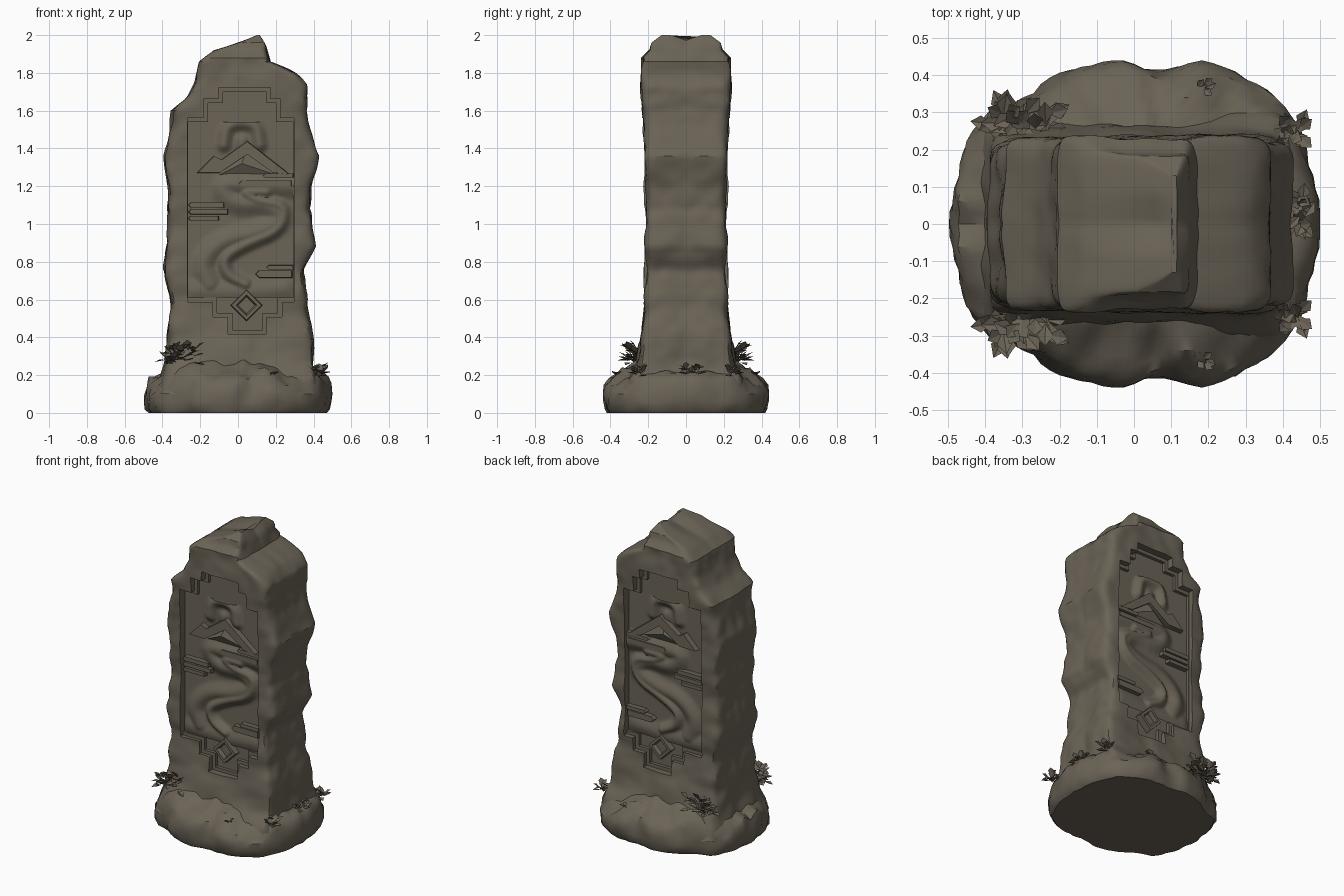
import bpy, bmesh, math, random
from mathutils import Vector, noise, geometry

random.seed(4)
if "Cube" in bpy.data.objects:
    bpy.data.objects.remove(bpy.data.objects["Cube"])

stone = bpy.data.materials.new("weathered_stone")
stone.use_nodes = True
COLOUR = (0.145, 0.125, 0.094, 1)
stone.diffuse_color = COLOUR
stone.node_tree.nodes["Principled BSDF"].inputs["Base Color"].default_value = COLOUR
stone.node_tree.nodes["Principled BSDF"].inputs["Roughness"].default_value = 0.9

FLOOR = -0.17   # carved panel floor


def finish(name, bm, mirror=False, angle=35, closed=True):
    if closed:
        bmesh.ops.recalc_face_normals(bm, faces=bm.faces)
    me = bpy.data.meshes.new(name)
    bm.to_mesh(me)
    bm.free()
    me.materials.append(stone)
    ob = bpy.data.objects.new(name, me)
    bpy.context.collection.objects.link(ob)
    if mirror:
        m = ob.modifiers.new("front_to_back", "MIRROR")
        m.use_axis = (False, True, False)
        m.use_mirror_merge = False
    smooth(ob, angle)
    return ob


def smooth(ob, angle):
    bpy.ops.object.select_all(action="DESELECT")
    ob.select_set(True)
    bpy.context.view_layer.objects.active = ob
    bpy.ops.object.shade_smooth_by_angle(angle=math.radians(angle))


def lerp_table(table, z):
    for (z0, a), (z1, b) in zip(table, table[1:]):
        if z <= z1:
            t = max(0, (z - z0) / (z1 - z0))
            return a + (b - a) * t
    return table[-1][1]


def rock(p, scale, amount):
    # same roughness in front and behind
    q = Vector((p.x, abs(p.y), p.z)) * scale
    return amount * (noise.noise(q) + 0.5 * noise.noise(q * 2.3))


def loft(bm, rings):
    loops = [[bm.verts.new(p) for p in r] for r in rings]
    n = len(loops[0])
    for a, b in zip(loops, loops[1:]):
        for i in range(n):
            bm.faces.new((a[i], a[(i + 1) % n], b[(i + 1) % n], b[i]))
    bm.faces.new(loops[0])
    bm.faces.new(loops[-1])


def prism(name, outline, y0, y1, shrink=1.0):
    # outline in x, z; front end may taper towards its centre
    bm = bmesh.new()
    cx = sum(p[0] for p in outline) / len(outline)
    cz = sum(p[1] for p in outline) / len(outline)
    back = [(x, y0, z) for x, z in outline]
    front = [(cx + (x - cx) * shrink, y1, cz + (z - cz) * shrink) for x, z in outline]
    loft(bm, [back, front])
    return finish(name, bm, mirror=True)


def rounded(path):
    # corner cutting turns a few points into a flowing line
    pts = [Vector(p) for p in path]
    for _ in range(2):
        cut = [pts[0]]
        for a, b in zip(pts, pts[1:]):
            cut += [a.lerp(b, .25), a.lerp(b, .75)]
        pts = cut + [pts[-1]]
    return pts


# Standing slab: stacked rounded-rectangle rings following the broken outline
LEFT = [(0.1, -.42), (.25, -.385), (.4, -.37), (.62, -.365), (.77, -.39), (1.0, -.362), (1.2, -.367),
        (1.36, -.39), (1.5, -.355), (1.6, -.345), (1.67, -.27), (1.76, -.225), (1.86, -.2),
        (1.92, -.125), (1.97, .03), (2.0, .1)]
RIGHT = [(0.1, .42), (.25, .4), (.4, .385), (.6, .36), (.75, .355), (.88, .4), (1.08, .372), (1.2, .385),
         (1.36, .42), (1.5, .385), (1.6, .36), (1.73, .365), (1.79, .32), (1.86, .17), (1.95, .15), (2.0, .115)]
DEPTH = [(0.1, .33), (.25, .265), (.4, .235), (.5, .225), (.75, .217), (1.3, .215), (1.5, .225),
         (1.66, .236), (1.89, .238), (1.91, .205), (1.96, .185), (2.0, .13)]
N = 22
side = [-1 + 2 * i / N for i in range(N)]
square = ([(t, -1) for t in side] + [(1, t) for t in side]
          + [(-t, 1) for t in side] + [(-1, -t) for t in side])
rings = []
for k in range(96):
    z = 0.1 + 0.02 * k
    xl, xr, d = lerp_table(LEFT, z), lerp_table(RIGHT, z), lerp_table(DEPTH, z)
    ring = []
    for u, v in square:
        s = (abs(u) ** 12 + abs(v) ** 12) ** (-1 / 12)
        p = Vector(((xl + xr) / 2 + u * s * (xr - xl) / 2, v * s * d, z))
        fade = min(1, (2.0 - z) / 0.1)
        p.x += u * s * rock(p, 6, 0.018) * fade
        p.y += v * s * rock(p, 6, 0.016) * fade
        if z > 1.9:
            p.z -= 0.028 * max(0, 1 - abs(p.y) / 0.08) * (z - 1.9) / 0.1
        ring.append(p)
    rings.append(ring)
bm = bmesh.new()
loft(bm, rings)
slab = finish("stone_slab", bm)

# Stepped panel recess on both broad faces, with a shallow lip along the steps
PANEL = [(-.265, .61), (-.11, .61), (-.11, .53), (-.03, .53), (-.03, .44), (.13, .44), (.13, .53),
         (.21, .53), (.21, .61), (.295, .61), (.295, 1.54), (.2, 1.54), (.2, 1.64), (.15, 1.64), (.15, 1.7),
         (-.08, 1.7), (-.08, 1.64), (-.16, 1.64), (-.16, 1.54), (-.265, 1.54)]


def widen(outline, g):
    return [(x + math.copysign(g if abs(x - .02) < .2 else g / 10, x - .02),
             z + math.copysign(g, z - 1.08)) for x, z in outline]


for grow, y in ((0.022, FLOOR - 0.022), (0, FLOOR)):
    cutter = prism("panel_cutter", widen(PANEL, grow), y, -0.5)
    cutter.hide_render = True
    b = slab.modifiers.new("panel", "BOOLEAN")
    b.operation = "DIFFERENCE"
    b.solver = "EXACT"
    b.object = cutter
    bpy.context.view_layer.objects.active = slab
    bpy.ops.object.modifier_apply(modifier="panel")
    bpy.data.objects.remove(cutter)
smooth(slab, 32)

# Soft relief sheet: sun arch and winding river swelling out of the panel (path, width, height)
STROKES = [
    ([(-.075, 1.42), (-.06, 1.52), (.02, 1.54), (.1, 1.52), (.115, 1.42)], .055, .03),
    ([(.02, 1.42), (.02, 1.44)], .05, .018),
    ([(.29, 1.2), (.05, 1.21), (-.1, 1.21), (-.03, 1.1), (.16, 1.12), (.25, 1.02), (.1, .95),
      (-.08, .92), (-.2, .8), (-.15, .68)], .085, .03),
    ([(.15, 1.17), (.02, 1.17), (.1, 1.12), (.25, 1.1), (.23, .97), (.03, .89), (-.08, .82),
      (-.06, .73), (.04, .68)], .055, .036),
    ([(-.22, .65), (0, .64), (.24, .66)], .09, .02)]
strokes = [(rounded(path), w, h) for path, w, h in STROKES]


def swell(x, z):
    p, best = Vector((x, z)), 0
    for pts, w, h in strokes:
        dist = w
        for a, b in zip(pts, pts[1:]):
            q, t = geometry.intersect_point_line(p, a, b)
            near = a if t < 0 else b if t > 1 else q
            dist = min(dist, (p - near).length)
        best = max(best, h * (0.5 + 0.5 * math.cos(math.pi * dist / w)))
    return best


bm = bmesh.new()
COLS, ROWS = 56, 93
grid = [[bm.verts.new((x, FLOOR - .001 - swell(x, z), z)) for x in [-.265 + .01 * i for i in range(COLS + 1)]]
        for z in [.61 + .01 * j for j in range(ROWS + 1)]]
for lo, hi in zip(grid, grid[1:]):
    for i in range(COLS):
        bm.faces.new((lo[i], lo[i + 1], hi[i + 1], hi[i]))
finish("river_and_sun_relief", bm, mirror=True, angle=60, closed=False)

# Mountain with a raised ridge line
prism("mountain_ridge", [(-.22, 1.27), (-.13, 1.36), (-.09, 1.34), (.05, 1.44), (.28, 1.26), (.19, 1.27),
                         (.05, 1.37), (-.1, 1.27)], FLOOR + .01, FLOOR - .036, 0.97)
bm = bmesh.new()
base = [bm.verts.new((x, FLOOR + .005, z)) for x, z in ((-.14, 1.24), (.26, 1.24), (.05, 1.41))]
apex = bm.verts.new((.02, FLOOR - .036, 1.32))
for i in range(3):
    bm.faces.new((base[i], base[(i + 1) % 3], apex))
finish("mountain_face", bm, mirror=True, angle=20)

# Drifting cloud bars
CLOUDS = [(.13, .295, 1.255, .012), (.0, .29, 1.215, .016), (-.265, -.07, 1.1, .014),
          (-.265, -.05, 1.065, .014), (-.265, -.1, 1.03, .012), (.09, .29, .735, .02), (.15, .295, .77, .012)]
for x0, x1, z, h in CLOUDS:
    prism("cloud_bar", [(x0, z), (x0 + h, z + h), (x1, z + h), (x1, z - h), (x0 + h, z - h)],
          FLOOR + .01, FLOOR - .034, 0.95)

# Diamond ornament with a sunken centre
bm = bmesh.new()
rings = [[(.045 + r * math.cos(i * math.pi / 2), y, .57 + r * math.sin(i * math.pi / 2)) for i in range(4)]
         for r, y in ((.085, FLOOR + .01), (.08, FLOOR - .04), (.056, FLOOR - .04), (.045, FLOOR - .015))]
loft(bm, rings)
finish("diamond_ornament", bm, mirror=True, angle=20)

# Boulder base: lobed outline (angle, radius), rounded over into the foot of the slab
LOBES = [(0, .5), (20, .5), (35, .515), (50, .5), (65, .475), (78, .42), (97, .44), (115, .445),
         (135, .46), (149, .505), (165, .495), (180, .5)]
PROFILE = [(.95, 0), (.985, .02), (1, .06), (1, .1), (.98, .14), (.94, .175), (.88, .2),
           (.8, .22), (.7, .24), (.6, .27), (.4, .29)]
rings = []
for s, z in PROFILE:
    ring = []
    for i in range(96):
        a = 2 * math.pi * i / 96
        r = s * lerp_table(LOBES, abs(math.degrees(math.atan2(math.sin(a), math.cos(a)))))
        p = Vector((r * math.cos(a), r * math.sin(a), z))
        k = 1 + rock(p, 9, 0.04)
        lift = rock(p, 7, 0.05) if z > .12 else 0
        ring.append((max(-.5, min(.5, p.x * k)), max(-.44, min(.44, p.y * k)), z + lift))
    rings.append(ring)
bm = bmesh.new()
loft(bm, rings)
finish("boulder_base", bm, angle=40)


# Leafy tufts growing between slab and base
def tuft(name, centre, spread, count, size, mirror):
    bm = bmesh.new()
    for i in range(count):
        root = Vector(centre) + Vector([random.uniform(-s, s) for s in spread])
        a = random.uniform(0, 2 * math.pi)
        out = Vector((math.cos(a), math.sin(a), random.uniform(-.2, 1.3))).normalized()
        across = Vector((-math.sin(a), math.cos(a), 0)) * size * .32
        mid = root + out * size * .55
        r, m, t = [bm.verts.new(q) for q in (root, mid, root + out * size)]
        left, right = [bm.verts.new(mid + across * g + Vector((0, 0, size * .12))) for g in (1, -1)]
        for f in ((r, m, left), (m, t, left), (r, right, m), (m, right, t)):
            bm.faces.new(f)
    return finish(name, bm, mirror=mirror, angle=20, closed=False)


tuft("left_leaf_tuft", (-.29, -.275, .3), (.065, .025, .035), 36, .07, True)
tuft("left_low_leaf_tuft", (-.36, -.26, .27), (.03, .03, .02), 12, .06, True)
tuft("right_leaf_tuft", (.425, -.25, .205), (.02, .025, .015), 16, .06, True)
tuft("side_leaf_tuft", (.445, .035, .215), (.012, .04, .015), 16, .055, False)
tuft("small_front_sprout", (.18, -.37, .2), (.01, .01, .005), 5, .035, True)
